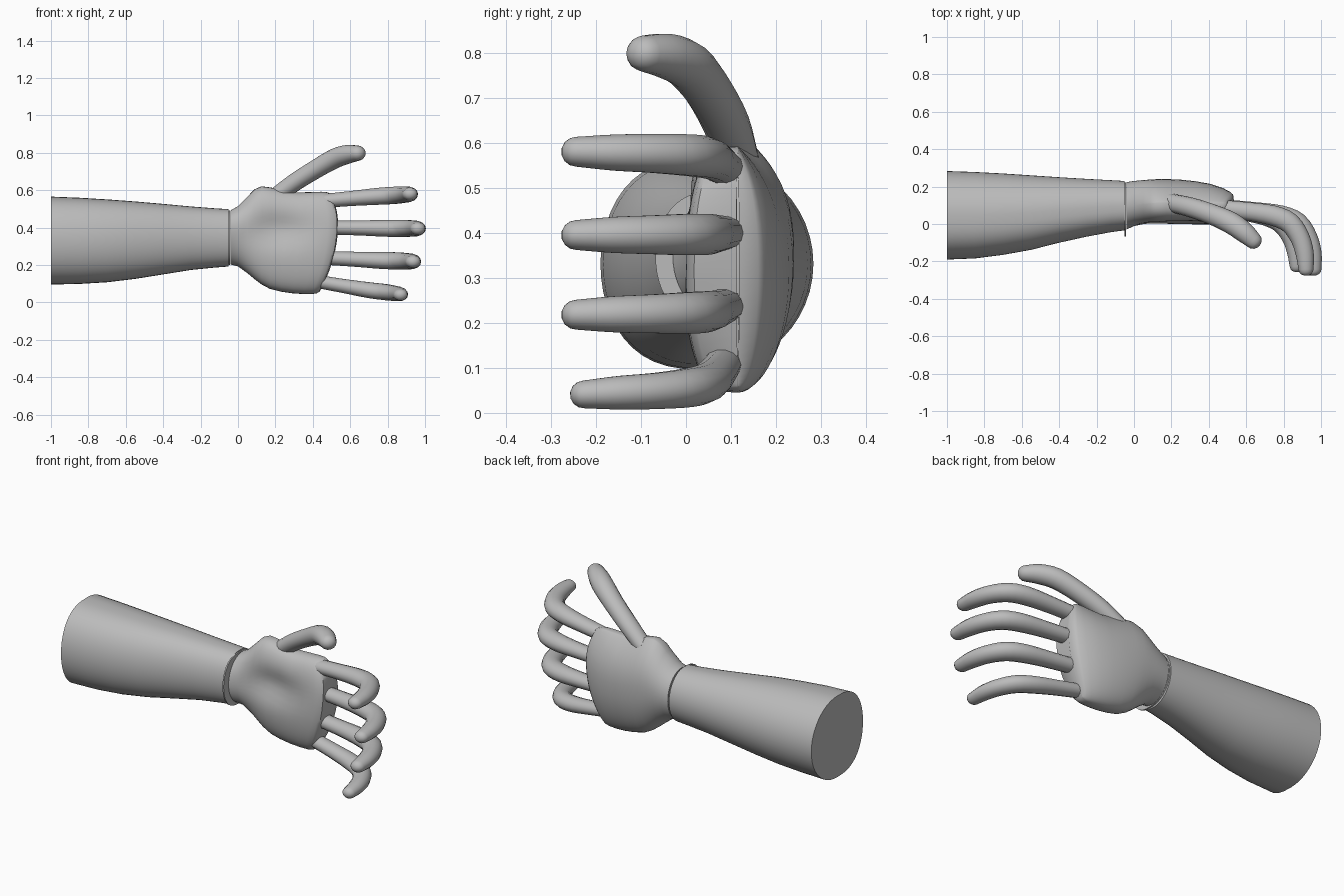
import bpy, bmesh, math
from mathutils import Vector

old = bpy.data.objects.get("Cube")
if old:
    bpy.data.objects.remove(old, do_unlink=True)

GREY = (0.5, 0.5, 0.5, 1)
mat = bpy.data.materials.new("plain grey")
mat.use_nodes = True
mat.diffuse_color = GREY
mat.node_tree.nodes["Principled BSDF"].inputs["Base Color"].default_value = GREY


def loft(name, rings, sharp=40):
    """Skin a list of equal-length rings, capping both ends."""
    bm = bmesh.new()
    rows = [[bm.verts.new(p) for p in ring] for ring in rings]
    n = len(rows[0])
    for a, b in zip(rows, rows[1:]):
        for i in range(n):
            j = (i + 1) % n
            bm.faces.new((a[i], a[j], b[j], b[i]))
    bm.faces.new(rows[0])
    bm.faces.new(rows[-1])
    bmesh.ops.recalc_face_normals(bm, faces=bm.faces)
    mesh = bpy.data.meshes.new(name)
    bm.to_mesh(mesh)
    bm.free()
    mesh.materials.append(mat)
    obj = bpy.data.objects.new(name, mesh)
    bpy.context.collection.objects.link(obj)
    bpy.ops.object.select_all(action='DESELECT')
    obj.select_set(True)
    bpy.context.view_layer.objects.active = obj
    bpy.ops.object.shade_smooth_by_angle(angle=math.radians(sharp))


def angles(n):
    return [2 * math.pi * i / n for i in range(n)]


def power(v, e):
    return math.copysign(abs(v) ** e, v)


def oval(x, z0, z1, y0, y1):
    """Ring across the arm, given its extents, fuller on the front side."""
    ring = []
    for a in angles(48):
        s = math.sin(a)
        s = s if s > 0 else power(s, .72)
        ring.append(Vector((x, (y0 + y1) / 2 + (y1 - y0) / 2 * s,
                            (z0 + z1) / 2 + (z1 - z0) / 2 * math.cos(a))))
    return ring


def digit(name, points, radii, depth, sides=14):
    """Curved finger through the points, deeper than wide, with a domed tip."""
    knots = [Vector((*p, r)) for p, r in zip(points, radii)]
    ends = [2 * knots[0] - knots[1]] + knots + [2 * knots[-1] - knots[-2]]
    path = []
    for p0, p1, p2, p3 in zip(ends, ends[1:], ends[2:], ends[3:]):
        for f in (0, .33, .67):
            path.append(.5 * (2 * p1 + (p2 - p0) * f + (2 * p0 - 5 * p1 + 4 * p2 - p3) * f ** 2
                              + (3 * p1 - p0 - 3 * p2 + p3) * f ** 3))
    path.append(knots[-1])
    rings = []

    def ring(centre, tangent, r):
        side = Vector((0, 0, 1)).cross(tangent).normalized()
        up = tangent.cross(side)
        rings.append([centre + (side * depth * math.cos(q) + up * math.sin(q)) * r
                      for q in angles(sides)])

    for i, k in enumerate(path):
        before, after = path[max(i - 1, 0)], path[min(i + 1, len(path) - 1)]
        tangent = (after - before).xyz.normalized()
        ring(k.xyz, tangent, k.w)
    for deg in (25, 50, 75):
        d = math.radians(deg)
        ring(k.xyz + tangent * k.w * math.sin(d), tangent, k.w * math.cos(d))
    loft(name, rings)


# Forearm tapering to the wrist
loft("forearm", [oval(*s) for s in (
    (-1.0, .096, .566, -.19, .283), (-.85, .099, .56, -.184, .278),
    (-.7, .108, .551, -.165, .27), (-.55, .126, .54, -.138, .26),
    (-.4, .15, .527, -.1, .25), (-.25, .174, .513, -.067, .241),
    (-.12, .187, .503, -.043, .234), (-.052, .192, .499, -.034, .23))])

# Thin plate between the forearm and the hand
loft("wrist_plate", [oval(x, .2, .493, -.068, .222) for x in (-.052, -.044)])


def palm_ring(s, top, bottom, back, front):
    """Domed back, flatter front with a hollow, and a curved finger edge."""
    k = min(1, max(0, s / .14))
    edge = .1 + .015 * k
    ring = []
    for a in angles(56):
        c, sn = math.cos(a), math.sin(a)
        z = (top + bottom) / 2 + (top - bottom) / 2 * power(c, 1 - .1 * k)
        if sn > 0:
            y = edge + (back - edge) * sn ** (1 + k * (.35 + .35 * c))
        else:
            y = edge - (edge - front) * (-sn) ** (1 - .35 * k)
            hollow = math.exp(-((z - .39) / .085) ** 2 - ((s - .22) / .14) ** 2)
            y += .04 * hollow * min(1, -sn * 2)
        d = z - .42
        bend = (1.5 if d > 0 else .75) * d * d
        ring.append(Vector((s - bend * (max(0, s) / .535) ** 2, y, z)))
    return ring


# Palm
loft("palm", [palm_ring(*s) for s in (
    (-.04, .492, .203, .224, -.03), (0, .515, .193, .23, -.014),
    (.05, .565, .157, .235, -.007), (.09, .605, .125, .238, -.005),
    (.13, .621, .097, .24, -.005), (.18, .615, .073, .24, -.005),
    (.25, .6, .058, .237, -.005), (.33, .588, .049, .229, -.005),
    (.41, .59, .045, .215, -.003), (.48, .592, .045, .192, 0),
    (.515, .59, .048, .173, .008), (.53, .583, .055, .16, .018),
    (.535, .577, .06, .118, .112))], sharp=50)

# Four curled fingers: x shift, base height, tip height, thickness
for name, dx, z0, z1, thick in (("index_finger", -.042, .543, .58, 1),
                                ("middle_finger", 0, .4, .395, 1),
                                ("ring_finger", -.025, .238, .218, 1),
                                ("little_finger", -.092, .115, .041, .93)):
    path = ((.5, .085, 0), (.65, .068, .35), (.785, .045, .65), (.875, .005, .8),
            (.93, -.075, .9), (.955, -.16, .95), (.962, -.243, 1))
    joints = [(x + dx, y * (1 if y > 0 else thick), z0 + (z1 - z0) * f) for x, y, f in path]
    digit(name, joints, [r * thick for r in (.038, .041, .046, .047, .044, .041, .034)], 1.18)

# Thumb reaching up and forward
digit("thumb", [(.19, .115, .56), (.3, .09, .64), (.42, .05, .715), (.52, .005, .771),
                (.59, -.045, .793), (.64, -.09, .798)],
      (.044, .048, .05, .053, .05, .041), 1.1)
